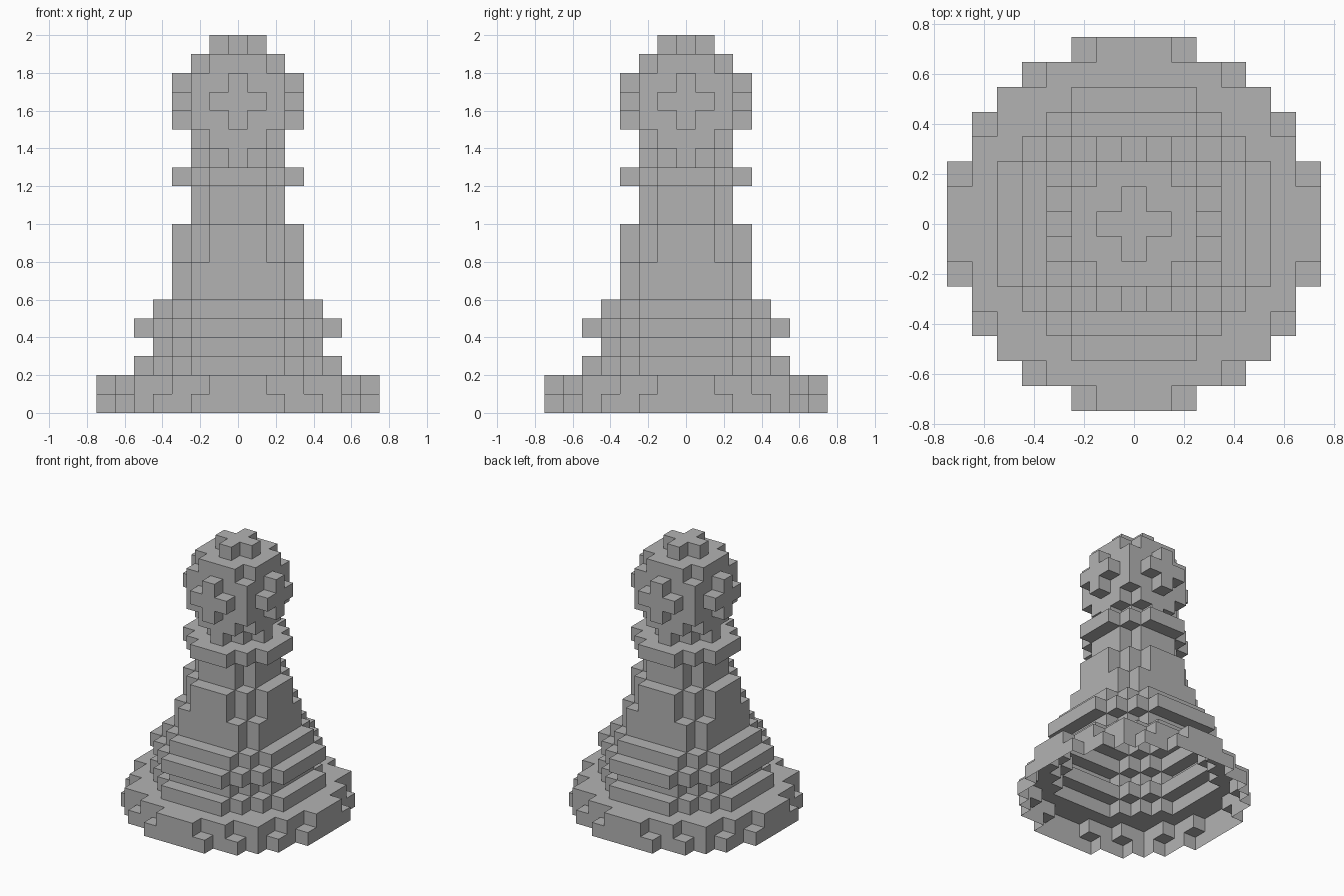
import bpy
import bmesh
from mathutils import Vector

CELL = 0.1

cube = bpy.data.objects.get("Cube")
if cube:
    bpy.data.objects.remove(cube, do_unlink=True)

grey = bpy.data.materials.new("plain grey")
grey.use_nodes = True
COLOUR = (0.45, 0.45, 0.45, 1.0)
grey.diffuse_color = COLOUR
grey.node_tree.nodes["Principled BSDF"].inputs["Base Color"].default_value = COLOUR

# Layer outlines: for each row away from the centre, the half width in cells
FOOT = [7, 7, 7, 6, 6, 5, 4, 2]
FOOT_TOP = [7, 7, 6, 6, 5, 5, 3, 1]
WIDE = [5, 5, 5, 4, 3, 2]
NARROW = [4, 4, 4, 3, 2]
STEM = [3, 3, 3, 2]
DISC = [3, 3, 2, 1]
SMALL = [2, 2, 1]
DIAMOND = [2, 1, 0]
STUDDED = [3, 2, 2, 0]
CROSS = [1, 0]

# Parts from the ground up, each a stack of one-cell layers
PARTS = {
    "base": [FOOT, FOOT_TOP],
    "stepped_skirt": [WIDE, NARROW, WIDE, NARROW],
    "stem": [STEM, STEM, DISC, DISC, SMALL, SMALL],
    "collar": [DISC],
    "neck": [DIAMOND, SMALL],
    "head": [STUDDED, DISC, STUDDED, SMALL, CROSS],
}


def layer_cells(outline, level):
    """All cells of one layer, mirrored to both sides."""
    reach = len(outline) - 1
    return {(x, y, level)
            for y in range(-reach, reach + 1)
            for x in range(-outline[abs(y)], outline[abs(y)] + 1)}


cells_of = {}
level = 0
for name, layers in PARTS.items():
    cells_of[name] = set()
    for outline in layers:
        cells_of[name] |= layer_cells(outline, level)
        level += 1
solid = set().union(*cells_of.values())

DIRECTIONS = [Vector(d) * s for d in ((1, 0, 0), (0, 1, 0), (0, 0, 1)) for s in (1, -1)]


def build_part(name, cells):
    """Skin the exposed sides of the cells; the underside stays open."""
    bm = bmesh.new()
    for cell in sorted(cells):
        centre = Vector(cell) + Vector((0, 0, 0.5))
        for n in DIRECTIONS:
            beside = tuple(int(c) for c in Vector(cell) + n)
            if beside in solid or beside[2] < 0:
                continue
            u = Vector((n.y, n.z, n.x))
            v = n.cross(u)
            corners = [centre + (n + a * u + b * v) / 2
                       for a, b in ((-1, -1), (1, -1), (1, 1), (-1, 1))]
            bm.faces.new([bm.verts.new(c * CELL) for c in corners])
    bmesh.ops.remove_doubles(bm, verts=bm.verts, dist=CELL / 100)
    mesh = bpy.data.meshes.new(name)
    bm.to_mesh(mesh)
    bm.free()
    mesh.materials.append(grey)
    part = bpy.data.objects.new(name, mesh)
    bpy.context.collection.objects.link(part)


for name, cells in cells_of.items():
    build_part(name, cells)
